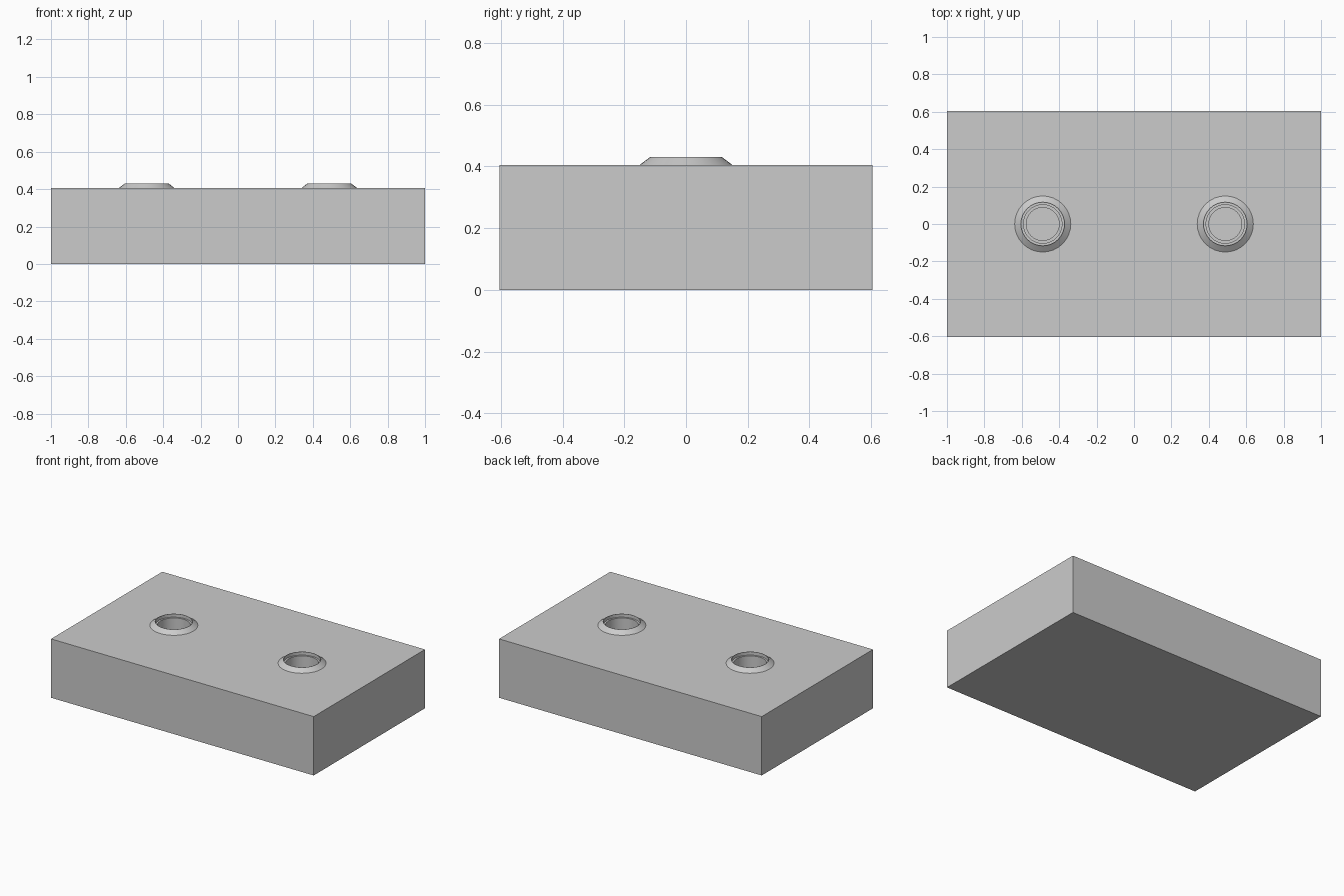
import bpy
import bmesh
from math import radians
from mathutils import Matrix

LENGTH, WIDTH, HEIGHT = 2.0, 1.21, 0.405
SOCKET_X = 0.488
SIDES = 32

if "Cube" in bpy.data.objects:
    bpy.data.objects.remove(bpy.data.objects["Cube"], do_unlink=True)

grey = bpy.data.materials.new("plain grey")
grey.use_nodes = True
grey.diffuse_color = (0.6, 0.6, 0.6, 1)
grey.node_tree.nodes["Principled BSDF"].inputs["Base Color"].default_value = (0.6, 0.6, 0.6, 1)


def add_object(name, bm):
    bmesh.ops.recalc_face_normals(bm, faces=bm.faces)
    mesh = bpy.data.meshes.new(name)
    bm.to_mesh(mesh)
    bm.free()
    mesh.materials.append(grey)
    obj = bpy.data.objects.new(name, mesh)
    bpy.context.collection.objects.link(obj)
    return obj


def select_only(obj):
    bpy.ops.object.select_all(action="DESELECT")
    obj.select_set(True)
    bpy.context.view_layer.objects.active = obj


def lathe(name, profile, x):
    """Turn a closed (radius, height) profile around a vertical axis at x."""
    bm = bmesh.new()
    verts = [bm.verts.new((r, 0, z)) for r, z in profile]
    edges = [bm.edges.new(pair) for pair in zip(verts, verts[1:])]
    bmesh.ops.spin(bm, geom=verts + edges, cent=(0, 0, 0), axis=(0, 0, 1),
                   angle=radians(360), steps=SIDES, use_merge=True)
    bmesh.ops.remove_doubles(bm, verts=bm.verts, dist=0.0001)
    bmesh.ops.translate(bm, verts=bm.verts, vec=(x, 0, 0))
    return add_object(name, bm)


# Solid rectangular block
bm = bmesh.new()
bmesh.ops.create_cube(bm, size=1, matrix=Matrix.Translation((0, 0, HEIGHT / 2))
                      @ Matrix.Diagonal((LENGTH, WIDTH, HEIGHT, 1)))
block = add_object("block", bm)

# Raised collar with a stepped blind bore, as one turned shell
socket_profile = [(0.15, HEIGHT), (0.117, 0.43), (0.115, 0.43), (0.115, 0.407),
                  (0.103, 0.407), (0.103, 0.25), (0.088, 0.25), (0.088, 0.1),
                  (0, 0.1), (0, 0.08), (0.13, 0.08), (0.13, HEIGHT),
                  (0.15, HEIGHT)]
bore_profile = [(0, 0.08), (0.13, 0.08), (0.13, 0.5), (0, 0.5)]

for side, x in (("left", SOCKET_X), ("right", -SOCKET_X)):
    # Recess in the block that receives the socket
    cutter = lathe(side + "_cutter", bore_profile, x)
    cutter.hide_render = True
    cut = block.modifiers.new(side + "_recess", "BOOLEAN")
    cut.operation = "DIFFERENCE"
    cut.solver = "EXACT"
    cut.object = cutter
    select_only(block)
    bpy.ops.object.modifier_apply(modifier=cut.name)
    bpy.data.objects.remove(cutter, do_unlink=True)

    socket = lathe(side + "_socket", socket_profile, x)
    select_only(socket)
    bpy.ops.object.shade_smooth_by_angle(angle=radians(25))
